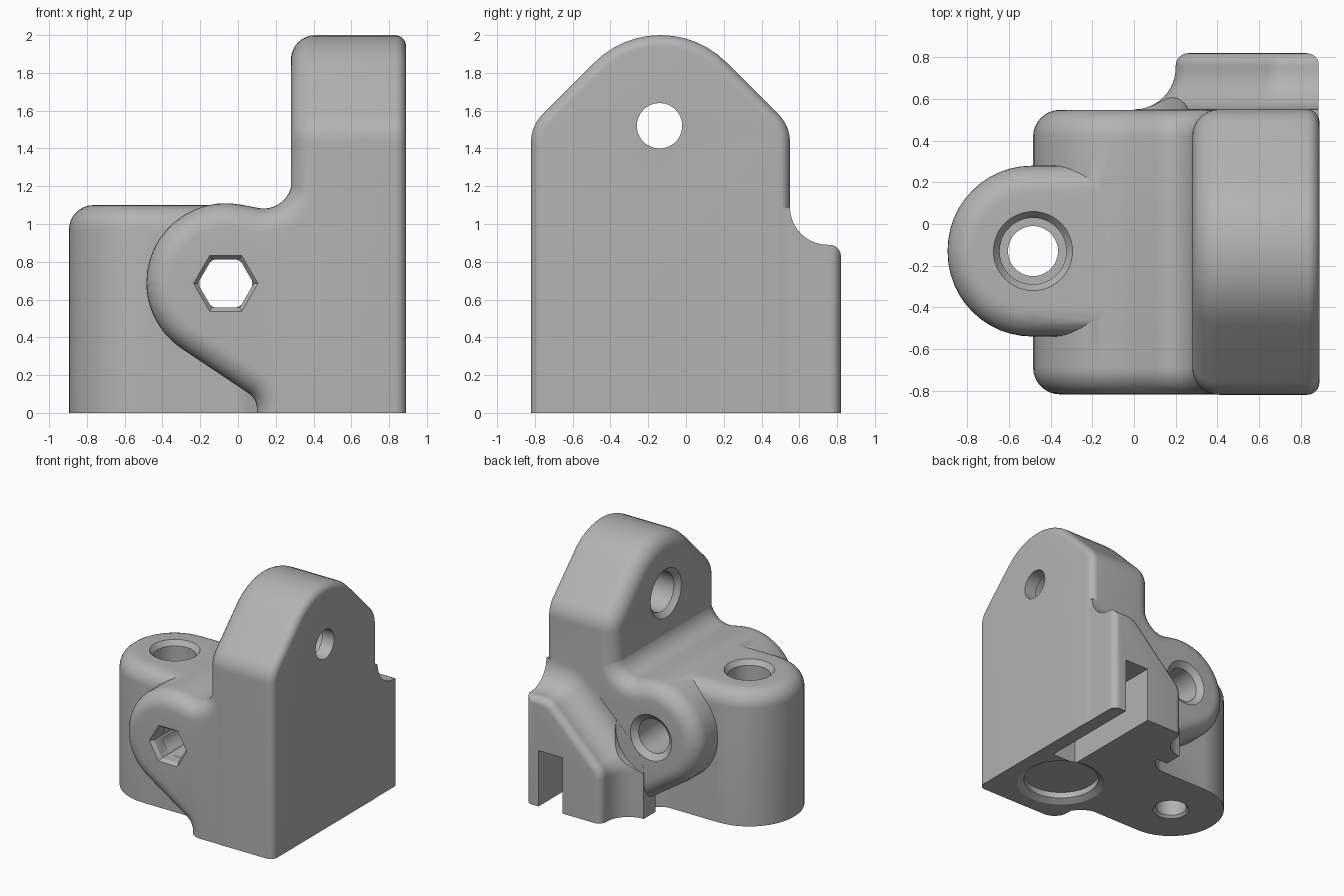
import bpy, bmesh, math
from mathutils import Vector

if "Cube" in bpy.data.objects:
    bpy.data.objects.remove(bpy.data.objects["Cube"])

grey = bpy.data.materials.new("mid grey plastic")
grey.use_nodes = True
grey.diffuse_color = (0.45, 0.45, 0.45, 1)
grey.node_tree.nodes["Principled BSDF"].inputs["Base Color"].default_value = grey.diffuse_color


def fillet(corners, steps=12):
    """Polygon from (u, v) or (u, v, radius) corners, rounding those with a radius."""
    out = []
    for i, c in enumerate(corners):
        p = Vector(c[:2])
        if len(c) == 2:
            out.append(p)
            continue
        a = (Vector(corners[i - 1][:2]) - p).normalized()
        b = (Vector(corners[(i + 1) % len(corners)][:2]) - p).normalized()
        half = a.angle(b) / 2
        centre = p + (a + b).normalized() * c[2] / math.sin(half)
        start = p + a * c[2] / math.tan(half) - centre
        end = p + b * c[2] / math.tan(half) - centre
        sweep = math.pi - 2 * half
        for k in range(steps + 1):
            t = k / steps
            out.append(centre + (start * math.sin((1 - t) * sweep)
                                 + end * math.sin(t * sweep)) / math.sin(sweep))
    return out


def inset(pts, d):
    """Counter-clockwise outline moved inwards by d."""
    out = []
    for i, p in enumerate(pts):
        e1 = (p - pts[i - 1]).normalized()
        e2 = (pts[(i + 1) % len(pts)] - p).normalized()
        n1, n2 = Vector((e1.y, -e1.x)), Vector((e2.y, -e2.x))
        out.append(p - (n1 + n2) * d / (1 + n1.dot(n2)))
    return out


def loft(name, axis, rings):
    """Closed solid through (level, outline) rings along an axis."""
    place = {"x": lambda l, p: (l, p.x, p.y),
             "y": lambda l, p: (p.x, l, p.y),
             "z": lambda l, p: (p.x, p.y, l)}[axis]
    bm = bmesh.new()
    loops = [[bm.verts.new(place(l, p)) for p in pts] for l, pts in rings]
    for a, b in zip(loops, loops[1:]):
        for i in range(len(a)):
            bm.faces.new((a[i - 1], a[i], b[i], b[i - 1]))
    bm.faces.new(loops[0])
    bm.faces.new(loops[-1])
    bmesh.ops.recalc_face_normals(bm, faces=bm.faces)
    mesh = bpy.data.meshes.new(name)
    bm.to_mesh(mesh)
    bm.free()
    ob = bpy.data.objects.new(name, mesh)
    mesh.materials.append(grey)
    bpy.context.collection.objects.link(ob)
    return ob


def prism(name, axis, corners, lo, hi, r_lo=0, r_hi=0, steps=8):
    """Extrusion with rounded end edges."""
    pts = fillet(corners)
    arc = [k / steps * math.pi / 2 for k in range(steps + 1)]
    sec = [(lo + r_lo * (1 - math.sin(a)), r_lo * (1 - math.cos(a))) for a in reversed(arc)] if r_lo else [(lo, 0)]
    if r_lo:
        sec = [(lo + r_lo * (1 - math.cos(a)), r_lo * (1 - math.sin(a))) for a in arc]
    if r_hi:
        sec += [(hi - r_hi * (1 - math.cos(a)), r_hi * (1 - math.sin(a))) for a in reversed(arc)]
    else:
        sec.append((hi, 0))
    return loft(name, axis, [(l, inset(pts, d)) for l, d in sec])


def bore(name, axis, u, v, steps, sides=48):
    """Stepped round or hexagonal cutter from (level, radius) pairs."""
    turn = [2 * math.pi * k / sides for k in range(sides)]
    return loft(name, axis, [(l, [Vector((u + r * math.cos(t), v + r * math.sin(t))) for t in turn])
                             for l, r in steps])


def box(x0, x1, y0, y1):
    return [(x0, y0), (x1, y0), (x1, y1), (x0, y1)]


def combine(target, other, operation):
    bpy.context.view_layer.objects.active = target
    mod = target.modifiers.new("join", "BOOLEAN")
    mod.operation, mod.solver, mod.object = operation, "EXACT", other
    bpy.ops.object.modifier_apply(modifier=mod.name)
    bpy.data.objects.remove(other)


# Upright slab with a gabled, rounded top
bracket = prism("clamp_bracket", "x",
                [(-.82, -.2), (.55, -.2), (.55, 1.52, .2), (-.135, 2.205, .495), (-.82, 1.52, .2)],
                .28, .89, .13, .06)

# Cross boss running front to back, with a blend into the slab
boss = prism("cross_boss", "y",
             [(.6, -.2), (.6, 1.35), (.285, 1.35), (.285, 1.05, .15), (-.485, 1.2, .42),
              (-.485, .465, .42), (.1, .075, .1), (.1, -.2)],
             -.818, .548, .13, .13)

# Upright round boss and its web
post = prism("upright_boss", "z",
             [(.02, .28), (-.895, .28, .405), (-.895, -.54, .405), (.02, -.54)],
             -.2, 1.1, 0, .13)
web = prism("lower_web", "z",
            [(.5, .47), (.2, .47, .1), (0, .275, .2), (-.45, .275), (-.45, -.535),
             (0, -.535, .2), (.2, -.74, .1), (.5, -.74)],
            -.19, .6)

# Rear block whose outline flares out to meet the body
outline = fillet([(.889, -.2), (.889, .89), (.68, .89, .15), (.2, .42, .15), (.2, -.2)])
levels = [(.4, .2)]
for k in range(11):
    a = k / 10 * math.pi / 2
    levels.append((.75 - .2 * math.cos(a), .2 - .2 * math.sin(a)))
for k in range(7):
    a = k / 6 * math.pi / 2
    levels.append((.76 + .06 * math.sin(a), -.06 * (1 - math.cos(a))))
rings = [(y, [Vector((min(p.x, .887), p.y)) for p in inset(outline, -d)]) for y, d in levels]
rear = loft("rear_block", "y", rings)

for part in (boss, post, web, rear):
    combine(bracket, part, "UNION")

# Bores, slot and the flat underside
cutters = [
    prism("underside", "z", box(-2, 2, -2, 2), -1, 0),
    bore("upright_bore", "z", -.485, -.13,
         [(-.1, .14), (0, .14), (.02, .12), (.2, .12), (.2, .16), (1.06, .16), (1.1, .19), (1.3, .19)]),
    bore("slab_bore", "x", -.14, 1.52,
         [(.1, .2), (.28, .2), (.32, .16), (.78, .16), (.78, .12), (1, .12)]),
    bore("cross_bore", "y", -.065, .685, [(-.7, .14), (.51, .14), (.55, .19), (.6, .19)]),
    bore("hex_pocket", "y", -.065, .685, [(-.9, .172), (-.82, .172), (-.79, .148), (-.5, .148)], 6),
    bore("screw_clearance", "y", -.065, .685, [(.549, .32), (1, .32)]),
    bore("base_recess", "z", .44, -.36, [(-.1, .34), (0, .34), (.03, .29), (.08, .29)]),
    prism("rear_slot", "z", box(.55, .77, -.06, 1), -.1, .46),
]
for cutter in cutters:
    combine(bracket, cutter, "DIFFERENCE")

bpy.ops.object.select_all(action="DESELECT")
bracket.select_set(True)
bpy.context.view_layer.objects.active = bracket
bpy.ops.object.shade_smooth_by_angle(angle=math.radians(30))
